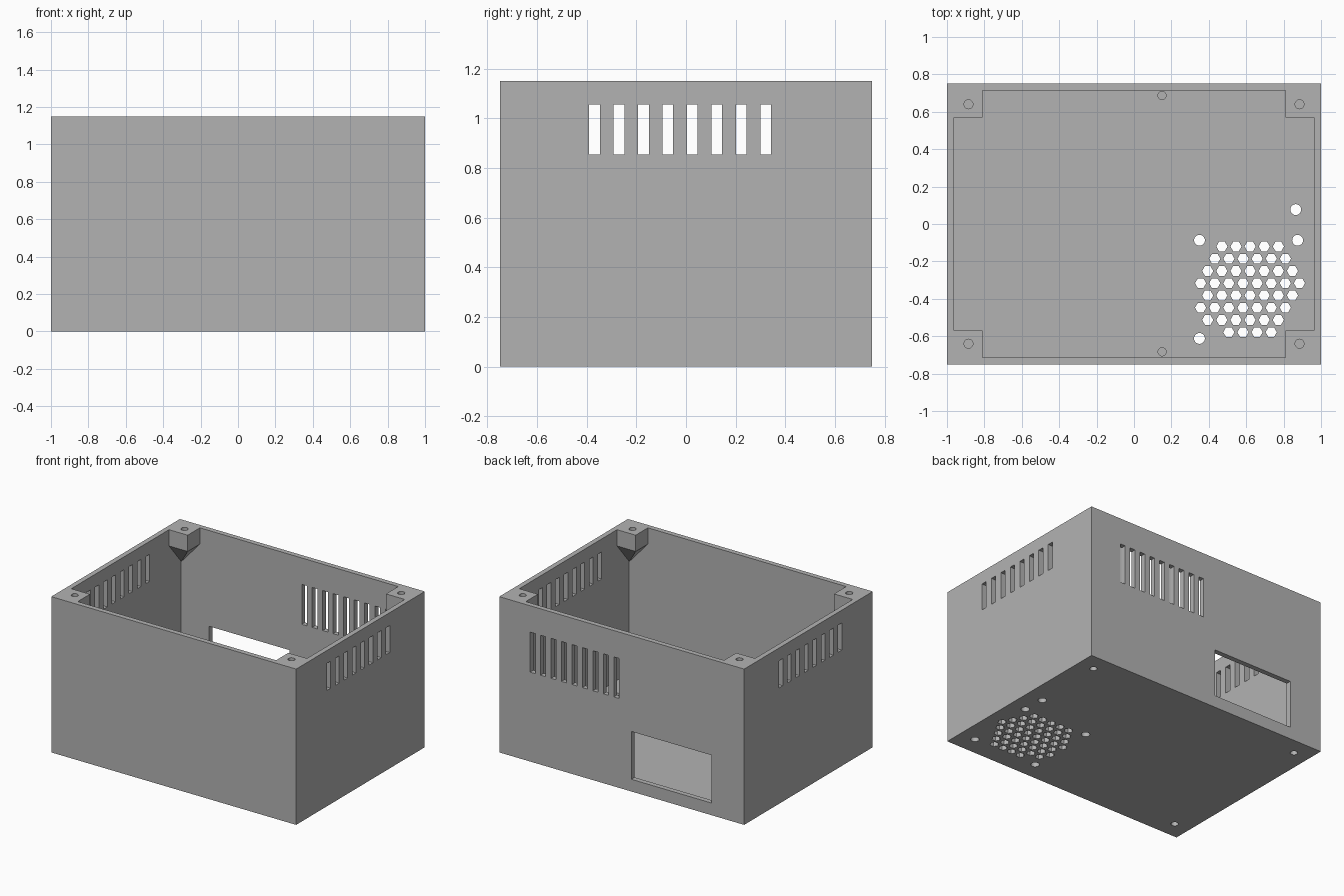
import bpy, bmesh, math
from mathutils import Matrix, Vector

if "Cube" in bpy.data.objects:
    bpy.data.objects.remove(bpy.data.objects["Cube"], do_unlink=True)

W, D, H, WALL = 1.0, 0.75, 1.15, 0.0375

grey = bpy.data.materials.new("plain grey")
grey.use_nodes = True
grey.diffuse_color = (0.45, 0.45, 0.45, 1)
grey.node_tree.nodes["Principled BSDF"].inputs["Base Color"].default_value = (0.45, 0.45, 0.45, 1)


def add_box(bm, lo, hi):
    lo, hi = Vector(lo), Vector(hi)
    size = hi - lo
    m = Matrix.Translation((lo + hi) / 2) @ Matrix.Diagonal((*size, 1))
    bmesh.ops.create_cube(bm, size=1, matrix=m)


def add_rod(bm, x, y, z0, z1, radius, sides=24):
    m = Matrix.Translation((x, y, (z0 + z1) / 2))
    bmesh.ops.create_cone(bm, cap_ends=True, segments=sides, radius1=radius,
                          radius2=radius, depth=z1 - z0, matrix=m)


def make_object(name, bm):
    bmesh.ops.recalc_face_normals(bm, faces=bm.faces)
    mesh = bpy.data.meshes.new(name)
    bm.to_mesh(mesh)
    bm.free()
    mesh.materials.append(grey)
    obj = bpy.data.objects.new(name, mesh)
    bpy.context.collection.objects.link(obj)
    return obj


def combine(target, tool, operation):
    mod = target.modifiers.new(operation.title(), "BOOLEAN")
    mod.operation, mod.solver, mod.object = operation, "EXACT", tool
    bpy.context.view_layer.objects.active = target
    bpy.ops.object.modifier_apply(modifier=mod.name)
    bpy.data.objects.remove(tool, do_unlink=True)


# Open-topped enclosure
bm = bmesh.new()
add_box(bm, (-W, -D, 0), (W, D, H))
enclosure = make_object("enclosure", bm)

bm = bmesh.new()
add_box(bm, (WALL - W, WALL - D, WALL), (W - WALL, D - WALL, H + 0.1))
combine(enclosure, make_object("cavity_cutter", bm), "DIFFERENCE")

# Corner screw blocks, tapering down into the corners
corners = [(sx, sy) for sx in (-1, 1) for sy in (-1, 1)]
bm = bmesh.new()
for sx, sy in corners:
    points = [(x, y, z) for x in (0.81, 0.98) for y in (0.57, 0.73) for z in (1.03, H)]
    points.append((0.98, 0.73, 0.84))
    verts = [bm.verts.new((sx * x, sy * y, z)) for x, y, z in points]
    bmesh.ops.convex_hull(bm, input=verts)
bmesh.ops.dissolve_limit(bm, angle_limit=0.01, verts=bm.verts, edges=bm.edges)
combine(enclosure, make_object("corner_blocks", bm), "UNION")

bm = bmesh.new()

# Blind screw holes in the corner blocks
for sx, sy in corners:
    add_rod(bm, sx * 0.885, sy * 0.64, 1.04, H + 0.05, 0.024)

# Vent slots in both side walls
for side in (-1, 1):
    for i in range(8):
        y = -0.39 + i * 0.0985
        x0, x1 = sorted((side * 0.9, side * 1.1))
        add_box(bm, (x0, y, 0.855), (x1, y + 0.043, 1.055))

# Taller vent slots and the port opening in the back wall
for i in range(9):
    x = 0.022 + i * 0.0855
    add_box(bm, (x, 0.68, 0.66), (x + 0.042, 0.85, 0.955))
add_box(bm, (-0.735, 0.68, 0.09), (-0.078, 0.85, 0.443))

# Hexagonal fan grille in the floor: first x and count for each row
rows = [(0.47, 5), (0.432, 6), (0.394, 7), (0.356, 8),
        (0.394, 7), (0.356, 7), (0.394, 6), (0.507, 4)]
for r, (x0, count) in enumerate(rows):
    for i in range(count):
        add_rod(bm, x0 + i * 0.0755, -0.12 - r * 0.0655, -0.1, 0.1, 0.03, 6)

# Fan screw holes and cable hole
for x, y in [(0.35, -0.087), (0.875, -0.087), (0.35, -0.612), (0.875, -0.612), (0.865, 0.077)]:
    add_rod(bm, x, y, -0.1, 0.1, 0.029)

# Foot holes in the remaining floor corners
for x, y in [(0.875, 0.62), (-0.875, 0.62), (-0.875, -0.62)]:
    add_rod(bm, x, y, -0.1, 0.1, 0.025)

# Blind locating holes in the floor
for y in (0.687, -0.683):
    add_rod(bm, 0.15, y, 0.02, 0.1, 0.022)

# Turn the hexagons so their points lie along x
for v in bm.verts:
    v.co = v.co.copy()
hexes = [f for f in bm.faces if len(f.verts) == 6]
for f in hexes:
    c = f.calc_center_median()
    if abs(max(v.co.x for v in f.verts) - c.x - 0.03) > 0.001:
        bmesh.ops.rotate(bm, verts=f.verts, cent=c, matrix=Matrix.Rotation(math.radians(30), 3, "Z"))

combine(enclosure, make_object("opening_cutter", bm), "DIFFERENCE")
enclosure.data.materials.clear()
enclosure.data.materials.append(grey)
for p in enclosure.data.polygons:
    p.material_index = 0
bpy.ops.object.select_all(action="DESELECT")
enclosure.select_set(True)
bpy.context.view_layer.objects.active = enclosure
bpy.ops.object.shade_smooth_by_angle(angle=math.radians(30))
